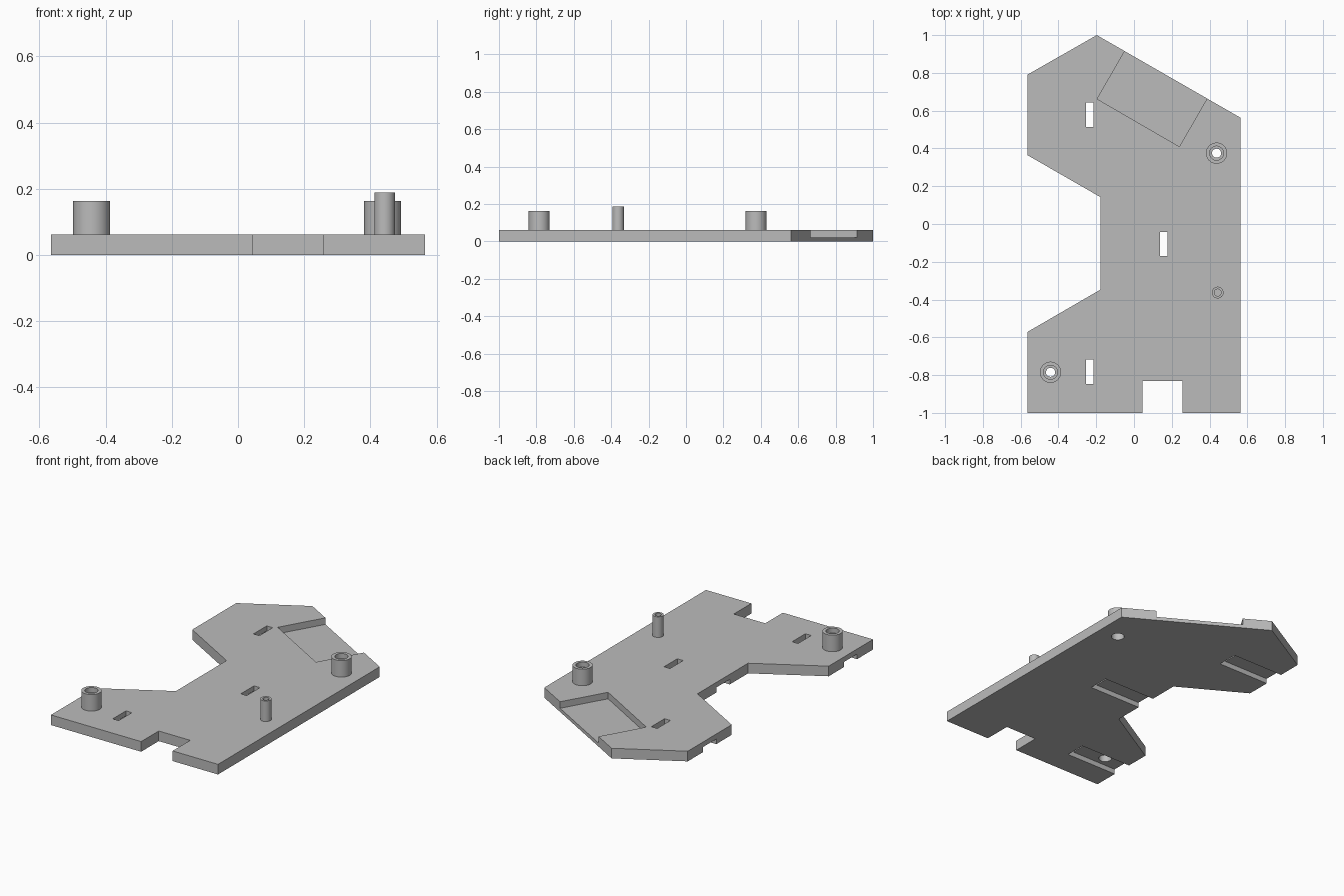
import bpy, bmesh, math

if "Cube" in bpy.data.objects:
    bpy.data.objects.remove(bpy.data.objects["Cube"], do_unlink=True)

THICK = 0.062
SEGMENTS = 48

grey = bpy.data.materials.new("light_grey")
grey.use_nodes = True
color = (0.5, 0.5, 0.5, 1)
grey.diffuse_color = color
grey.node_tree.nodes["Principled BSDF"].inputs["Base Color"].default_value = color


def make_object(name, bm):
    bmesh.ops.recalc_face_normals(bm, faces=bm.faces)
    mesh = bpy.data.meshes.new(name)
    bm.to_mesh(mesh)
    bm.free()
    mesh.materials.append(grey)
    obj = bpy.data.objects.new(name, mesh)
    bpy.context.collection.objects.link(obj)
    return obj


def prism(name, outline, low, high):
    bm = bmesh.new()
    base = bm.faces.new([bm.verts.new((x, y, low)) for x, y in outline])
    top = bmesh.ops.extrude_face_region(bm, geom=[base])["geom"]
    moved = [v for v in top if isinstance(v, bmesh.types.BMVert)]
    bmesh.ops.translate(bm, verts=moved, vec=(0, 0, high - low))
    return make_object(name, bm)


def box(name, x0, x1, y0, y1, low, high):
    return prism(name, [(x0, y0), (x1, y0), (x1, y1), (x0, y1)], low, high)


def circle(x, y, r):
    steps = [2 * math.pi * i / SEGMENTS for i in range(SEGMENTS)]
    return [(x + r * math.cos(a), y + r * math.sin(a)) for a in steps]


def cut(target, cutter):
    cutter.hide_render = True
    mod = target.modifiers.new("cut", "BOOLEAN")
    mod.operation = "DIFFERENCE"
    mod.solver = "EXACT"
    mod.object = cutter
    bpy.context.view_layer.objects.active = target
    bpy.ops.object.modifier_apply(modifier=mod.name)
    bpy.data.objects.remove(cutter, do_unlink=True)


def lathe(name, x, y, profile):
    # Closed (radius, height) profile swept around a vertical axis
    bm = bmesh.new()
    rings = [[bm.verts.new((px, py, z)) for px, py in circle(x, y, r)]
             for r, z in profile]
    for k, ring in enumerate(rings):
        after = rings[(k + 1) % len(rings)]
        for i in range(SEGMENTS):
            j = (i + 1) % SEGMENTS
            bm.faces.new((ring[i], ring[j], after[j], after[i]))
    return make_object(name, bm)


# Base plate with front notch
plate = prism("base_plate", [
    (-0.565, -1), (0.045, -1), (0.045, -0.83), (0.258, -0.83), (0.258, -1),
    (0.565, -1), (0.565, 0.562), (-0.197, 1), (-0.565, 0.79),
    (-0.565, 0.365), (-0.177, 0.142), (-0.177, -0.347), (-0.565, -0.572)],
    0, THICK)

# Slanted pocket, open along the back edge
cut(plate, prism("pocket_cutter", [
    (0, 1), (-0.195, 0.662), (0.24, 0.41), (0.435, 0.748)], 0.022, 0.2))

# Strap slots, each with an underside groove to the right edge
for x, y in ((-0.235, 0.578), (0.158, -0.106), (-0.235, -0.782)):
    cut(plate, box("slot_cutter", x - 0.02, x + 0.02, y - 0.064, y + 0.064, -0.1, 0.2))
    cut(plate, box("groove_cutter", -0.8, x + 0.02, y - 0.064, y + 0.064, -0.1, 0.031))

# Screw bosses, bored from both ends with a ledge between
round_parts = []
for name, x, y in (("front_boss", -0.442, -0.785), ("back_boss", 0.437, 0.375)):
    cut(plate, prism("bore_cutter", circle(x, y, 0.037), -0.1, 0.2))
    round_parts.append(lathe(name, x, y, [
        (0.056, THICK), (0.056, 0.163), (0.037, 0.163), (0.037, 0.133),
        (0.024, 0.133), (0.024, 0.1), (0.037, 0.1), (0.037, THICK)]))

# Thin hollow post
round_parts.append(lathe("side_post", 0.443, -0.363, [
    (0.031, THICK), (0.031, 0.188), (0.018, 0.188), (0.018, THICK)]))

# Smooth the round walls, keep the rims crisp
bpy.ops.object.select_all(action="DESELECT")
for obj in round_parts + [plate]:
    obj.select_set(True)
bpy.context.view_layer.objects.active = plate
bpy.ops.object.shade_smooth_by_angle(angle=math.radians(30))
